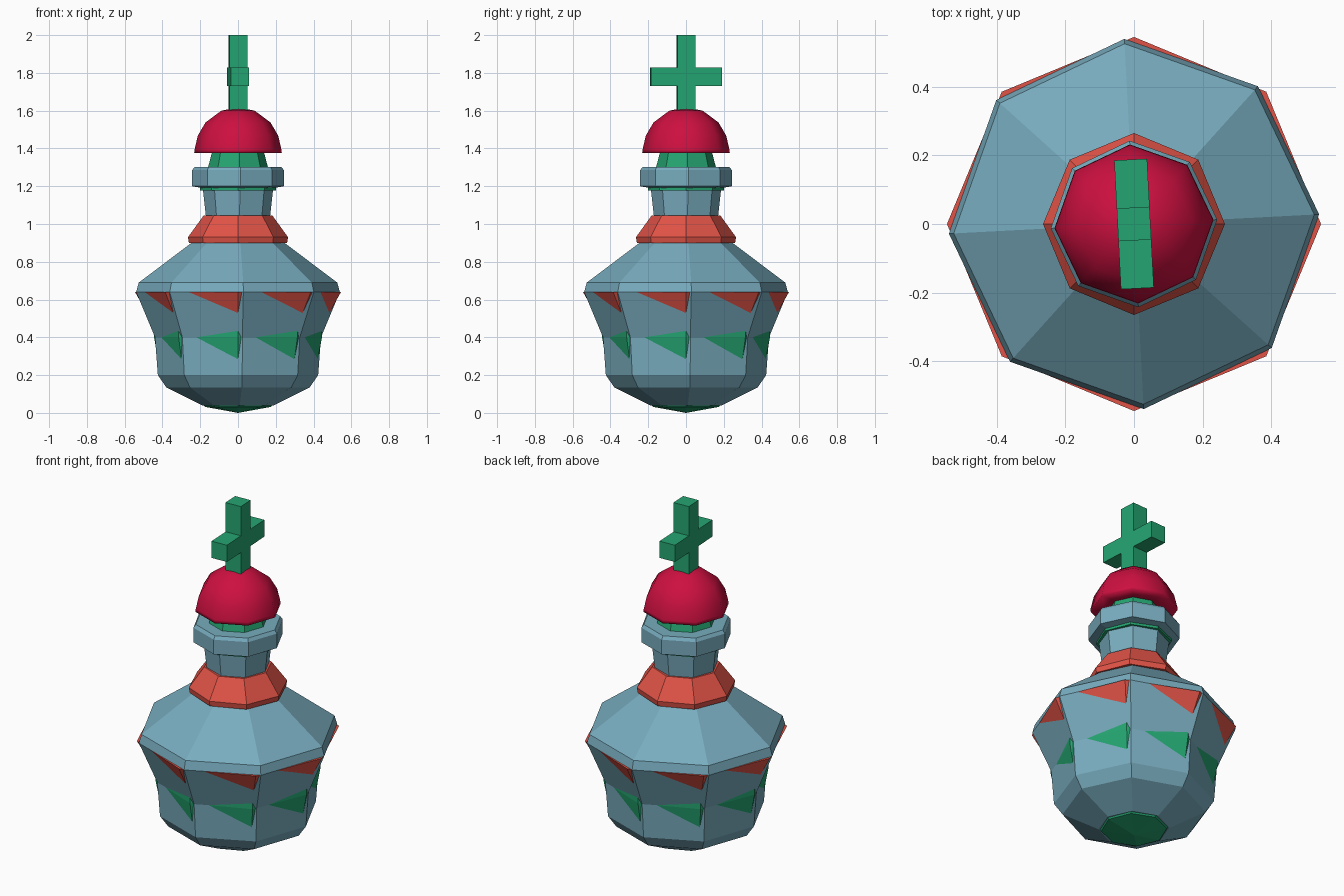
import bpy, bmesh, math
from mathutils import Matrix

if "Cube" in bpy.data.objects:
    bpy.data.objects.remove(bpy.data.objects["Cube"])

TWIST = math.radians(3)  # glass, cap and cross are turned slightly against the liquid and collar


def material(name, rgb):
    m = bpy.data.materials.new(name)
    m.diffuse_color = (*rgb, 1)
    m.use_nodes = True
    m.node_tree.nodes["Principled BSDF"].inputs["Base Color"].default_value = m.diffuse_color
    return m


GLASS = material("blue glass", (0.188, 0.413, 0.515))
GREEN = material("green", (0.018, 0.376, 0.165))
RED = material("coral red", (0.753, 0.087, 0.063))
CRIMSON = material("crimson", (0.61, 0.005, 0.051))


def add_object(name, bm, mat, smooth=False):
    bmesh.ops.recalc_face_normals(bm, faces=bm.faces)
    for f in bm.faces:
        f.smooth = smooth
    me = bpy.data.meshes.new(name)
    bm.to_mesh(me)
    bm.free()
    me.materials.append(mat)
    ob = bpy.data.objects.new(name, me)
    bpy.context.collection.objects.link(ob)
    return ob


def lathe(name, profile, mat, turn=0.0, sides=8, smooth=False):
    """Spin an (r, z) profile into a solid; r = 0 makes a pole, open ends get caps."""
    bm = bmesh.new()
    rings = []
    for r, z in profile:
        n = 1 if r == 0 else sides
        rings.append([bm.verts.new((r * math.cos(turn + i * math.tau / sides),
                                    r * math.sin(turn + i * math.tau / sides), z))
                      for i in range(n)])
    for a, b in zip(rings, rings[1:]):
        for i in range(sides):
            quad = [a[i % len(a)], a[(i + 1) % len(a)], b[(i + 1) % len(b)], b[i % len(b)]]
            bm.faces.new(list(dict.fromkeys(quad)))
    for ring in (rings[0], rings[-1]):
        if len(ring) > 1:
            bm.faces.new(ring)
    return add_object(name, bm, mat, smooth)


# Bottle: base, flared belly, shoulder, neck and lip
lathe("bottle", [(0.19, 0.04), (0.38, 0.135), (0.425, 0.2), (0.44, 0.40), (0.54, 0.64),
                 (0.526, 0.69), (0.24, 0.905), (0.17, 1.04), (0.187, 1.19), (0.243, 1.20),
                 (0.243, 1.285), (0.23, 1.303)], GLASS, TWIST)

# Liquid layers: their corners poke through the glass as triangles
lathe("liquid_lower", [(0, 0), (0.175, 0.032), (0.19, 0.05), (0.35, 0.15), (0.405, 0.19),
                       (0.4445, 0.40), (0.4455, 0.44)], GREEN)
lathe("liquid_upper", [(0.435, 0.44), (0.446, 0.46), (0.545, 0.64)], RED)

# Collar around the base of the neck
lathe("collar", [(0.26, 0.90), (0.265, 0.93), (0.182, 1.045)], RED)

# Thin ring under the lip, and the stopper plug above it
lathe("neck_ring", [(0.20, 1.178), (0.20, 1.197)], GREEN)
lathe("stopper", [(0.16, 1.295), (0.135, 1.39)], GREEN, TWIST)

# Domed cap
lathe("dome_cap", [(0, 1.385), (0.15, 1.38), (0.232, 1.377), (0.23, 1.395), (0.213, 1.468),
                   (0.172, 1.538), (0.088, 1.60), (0, 1.617)], CRIMSON, TWIST, smooth=True)

# Cross: post plus an arm on each side
bm = bmesh.new()
for y, z, sy, sz in [(0, 1.79, 0.096, 0.42), (-0.118, 1.78, 0.14, 0.098), (0.118, 1.78, 0.14, 0.098)]:
    bmesh.ops.create_cube(bm, size=1, matrix=Matrix.Rotation(TWIST, 4, 'Z')
                          @ Matrix.Translation((0, y, z)) @ Matrix.Diagonal((0.096, sy, sz, 1)))
add_object("cross", bm, GREEN)
